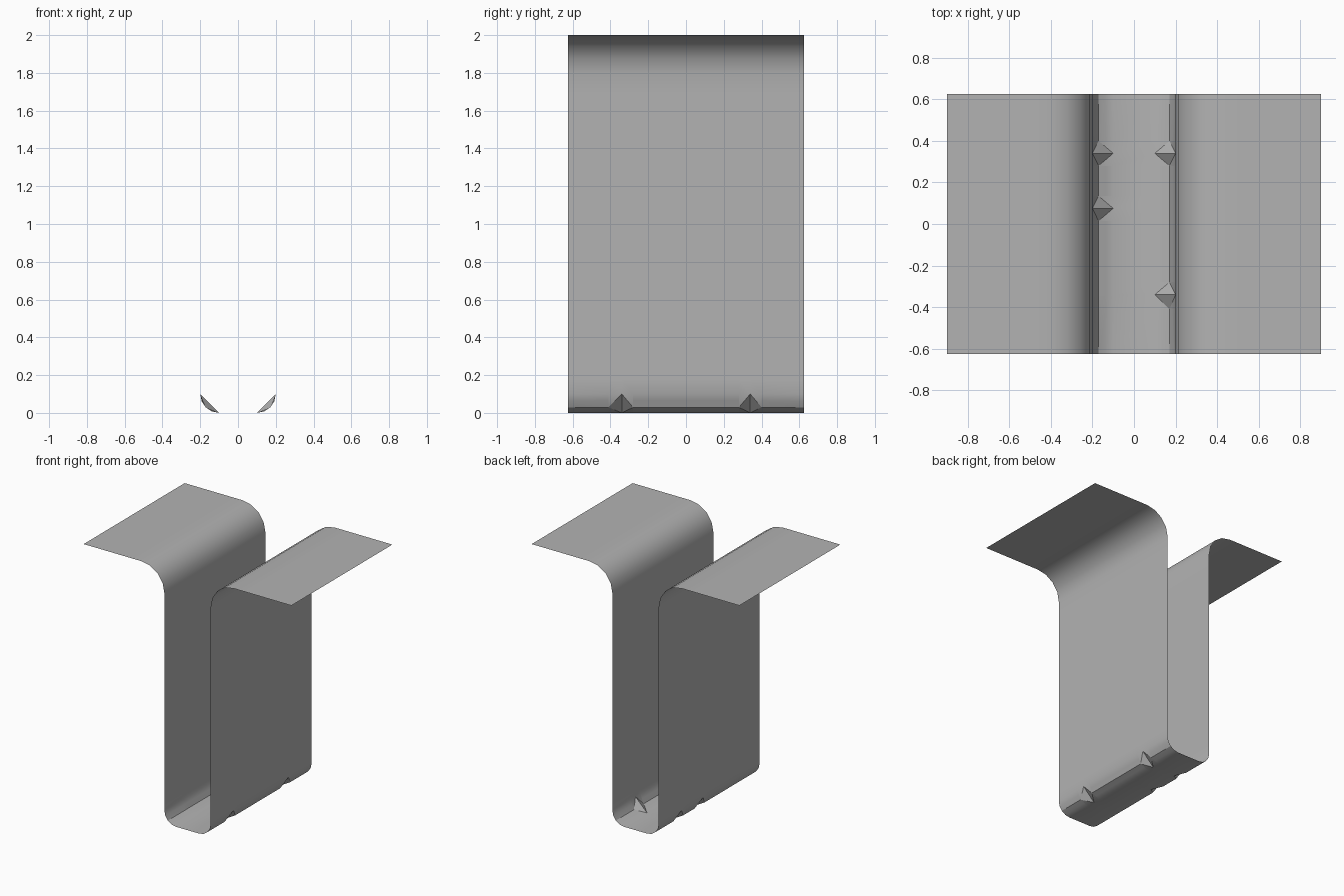
import bpy, bmesh, math
from mathutils import Vector

old = bpy.data.objects.get("Cube")
if old:
    bpy.data.objects.remove(old)

HALF_LEN = 0.625
SEG = 4                      # segments per rounded bend
DENTS = {-1: (0.075, 0.34), 1: (-0.34, 0.34)}   # pinched spots per side
REACH = 0.06
COARSE_END = 0.41

stations = {-HALF_LEN, HALF_LEN}
for spots in DENTS.values():
    for d in spots:
        stations |= {d - REACH, d, d + REACH}
stations = sorted(stations | {-COARSE_END, COARSE_END})
# merge nearly equal stations
stations = [y for i, y in enumerate(stations) if i == 0 or y - stations[i - 1] > 0.02]


def is_dent(side, y):
    return any(abs(y - d) < 0.01 for d in DENTS[side])


def arc(cx, cz, r, start, end):
    for i in range(SEG + 1):
        a = math.radians(start + (end - start) * i / SEG)
        yield Vector((cx + r * math.cos(a), 0, cz + r * math.sin(a)))


def half_profile(side, y):
    """Flange edge down to the floor, for the +x half; flipped by side."""
    foot = list(arc(0.1, 0.1, 0.1, 0, -90))
    if is_dent(side, y):                      # pinched flat across the bend
        foot = [foot[0].lerp(foot[-1], i / SEG) for i in range(SEG + 1)]
    elif abs(y) < HALF_LEN - 0.01:            # two flat facets
        foot[1] = foot[0].lerp(foot[2], 0.5)
        foot[3] = foot[2].lerp(foot[4], 0.5)
    pts = [Vector((0.9, 0, 2)), Vector((0.5, 0, 2))]
    pts += list(arc(0.4, 1.8, 0.2, 90, 180))
    pts += [Vector((0.2, 0, 1.68)), Vector((0.2, 0, 0.18))] + foot
    return [Vector((p.x * side, y, p.z)) for p in pts]


bm = bmesh.new()


def half_sheet(side):
    rows = [[bm.verts.new(p) for p in half_profile(side, y)] for y in stations]
    n = len(rows[0])
    first = n - SEG - 1
    for k in range(len(rows) - 1):
        a, b = rows[k], rows[k + 1]
        pinch_a, pinch_b = is_dent(side, stations[k]), is_dent(side, stations[k + 1])
        pinched = pinch_a or pinch_b
        for i in range(first if pinched else n - 1):
            bm.faces.new((a[i], a[i + 1], b[i + 1], b[i]))
        if pinched:
            # fan of three flat facets around the pinch
            p, q = (a, b) if pinch_a else (b, a)
            p, q = p[first:], q[first:]
            bm.faces.new((q[0], q[1], q[2], p[0]))
            bm.faces.new([q[2]] + p[::-1])
            bm.faces.new((q[2], q[3], q[4], p[4]))
    return [r[-1] for r in rows]


right_edge = half_sheet(-1)
left_edge = half_sheet(1)
# floor between the two feet
for k in range(len(stations) - 1):
    bm.faces.new((right_edge[k], left_edge[k], left_edge[k + 1], right_edge[k + 1]))
bmesh.ops.recalc_face_normals(bm, faces=bm.faces)
# the sheet faces upwards on its flanges and floor
if sum(f.normal.z * f.calc_area() for f in bm.faces) < 0:
    bmesh.ops.reverse_faces(bm, faces=bm.faces)

mesh = bpy.data.meshes.new("hat_channel")
bm.to_mesh(mesh)
bm.free()
channel = bpy.data.objects.new("hat_channel", mesh)
bpy.context.collection.objects.link(channel)

# plain grey sheet
grey = bpy.data.materials.new("sheet grey")
grey.use_nodes = True
colour = (0.45, 0.45, 0.45, 1)
grey.diffuse_color = colour
grey.node_tree.nodes["Principled BSDF"].inputs["Base Color"].default_value = colour
mesh.materials.append(grey)

bpy.ops.object.select_all(action="DESELECT")
channel.select_set(True)
bpy.context.view_layer.objects.active = channel
bpy.ops.object.shade_smooth_by_angle(angle=math.radians(30))
